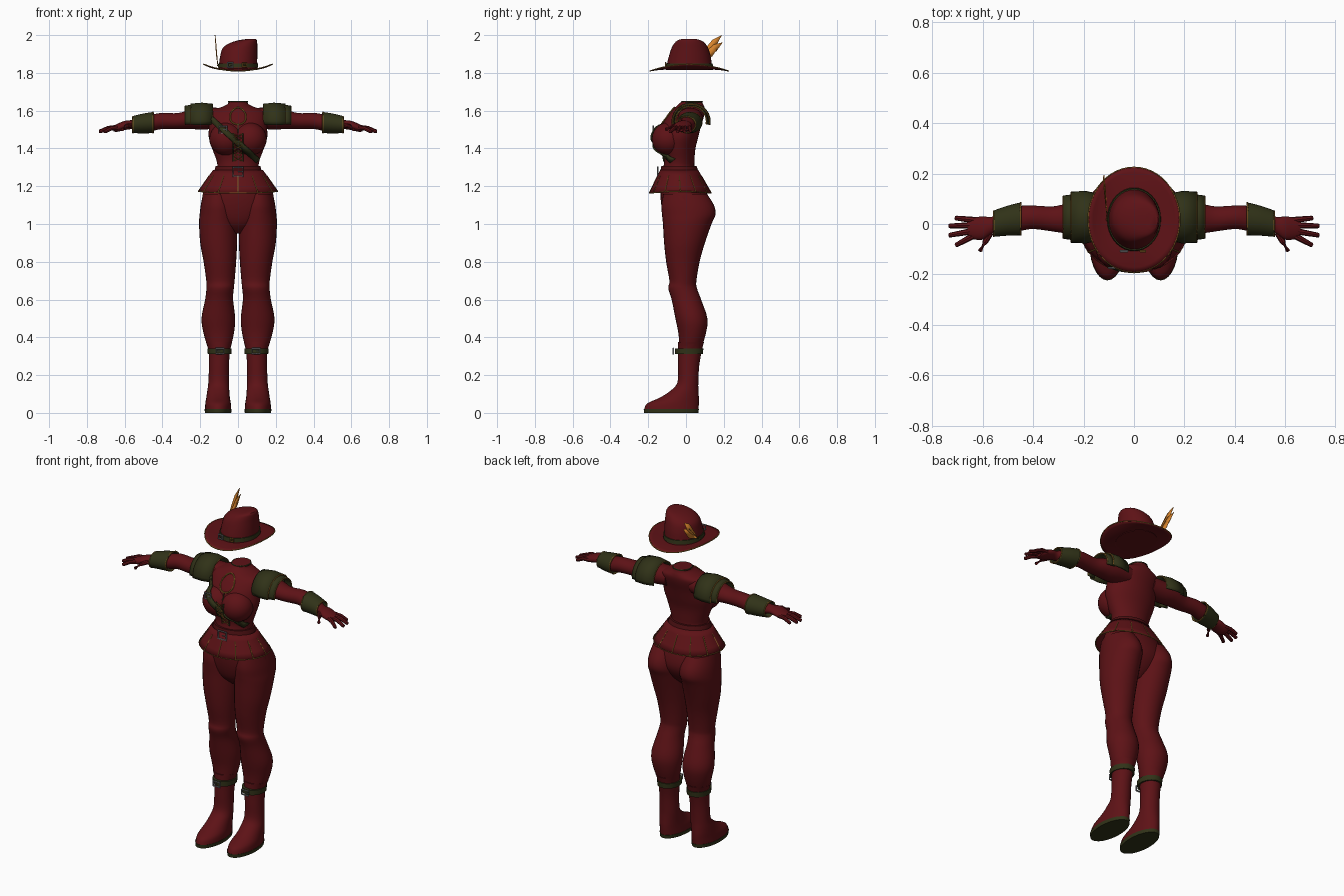
import bpy, bmesh, math
from math import sin, cos, pi
from mathutils import Vector
from mathutils.bvhtree import BVHTree

if "Cube" in bpy.data.objects:
    bpy.data.objects.remove(bpy.data.objects["Cube"], do_unlink=True)


def material(name, rgb):
    m = bpy.data.materials.new(name)
    m.use_nodes = True
    m.diffuse_color = (*rgb, 1)
    bsdf = next(n for n in m.node_tree.nodes if n.type == 'BSDF_PRINCIPLED')
    bsdf.inputs["Base Color"].default_value = (*rgb, 1)
    return m


RED = material("deep red cloth", (.11, .006, .008))
BELT = material("dark red leather", (.075, .005, .006))
GREEN = material("olive leather", (.03, .032, .009))
GOLD = material("gold trim", (.22, .11, .018))
STEEL = material("grey metal", (.2, .2, .21))
ORANGE = material("orange feather", (.68, .23, .025))


def build(name, verts, faces, mat, mirror=False, thick=0, angle=40):
    me = bpy.data.meshes.new(name)
    me.from_pydata(verts, [], faces)
    bm = bmesh.new()
    bm.from_mesh(me)
    bmesh.ops.recalc_face_normals(bm, faces=bm.faces)
    bm.to_mesh(me)
    bm.free()
    me.materials.append(mat)
    ob = bpy.data.objects.new(name, me)
    bpy.context.collection.objects.link(ob)
    bpy.ops.object.select_all(action='DESELECT')
    ob.select_set(True)
    bpy.context.view_layer.objects.active = ob
    bpy.ops.object.shade_smooth_by_angle(angle=math.radians(angle))
    if thick:
        s = ob.modifiers.new("thickness", 'SOLIDIFY')
        s.thickness, s.offset = thick, 0
    if mirror:
        ob.modifiers.new("mirror", 'MIRROR')
    return ob


def grid_faces(rows, n, wrap=True):
    return [(r * n + i, r * n + (i + 1) % n, (r + 1) * n + (i + 1) % n, (r + 1) * n + i)
            for r in range(rows - 1) for i in range(n if wrap else n - 1)]


def smooth_rows(rows, steps):
    """Catmull-Rom blend between successive rows of numbers."""
    out = []
    for i in range(len(rows) - 1):
        a, b, c, d = (rows[max(0, min(len(rows) - 1, i + k))] for k in (-1, 0, 1, 2))
        for s in range(steps):
            t = s / steps
            out.append([.5 * (2 * q + (r - p) * t + (2 * p - 5 * q + 4 * r - w) * t * t
                              + (3 * q - p - 3 * r + w) * t ** 3) for p, q, r, w in zip(a, b, c, d)])
    return out + [list(rows[-1])]


def loft(name, rows, mat, axis='z', mirror=False, steps=4, n=28, cap=True, thick=0):
    """Rows are (position, low a, high a, low b, high b) of elliptical sections."""
    rows = smooth_rows(rows, steps)
    verts = []
    for t, a0, a1, b0, b1 in rows:
        for i in range(n):
            w = 2 * pi * i / n
            a = (a0 + a1) / 2 + (a1 - a0) / 2 * cos(w)
            b = (b0 + b1) / 2 + (b1 - b0) / 2 * sin(w)
            verts.append((a, b, t) if axis == 'z' else (t, a, b))
    faces = grid_faces(len(rows), n)
    if cap:
        faces += [tuple(range(n)), tuple(range(len(verts) - n, len(verts)))]
    return build(name, verts, faces, mat, mirror, thick)


def tube(name, pts, r, mat, mirror=False, closed=False, n=8, taper=1):
    pts = [Vector(p) for p in pts]
    k = len(pts)
    verts = []
    for i, p in enumerate(pts):
        nxt = pts[(i + 1) % k] if closed else pts[min(i + 1, k - 1)]
        prv = pts[i - 1] if closed else pts[max(i - 1, 0)]
        t = (nxt - prv).normalized()
        u = t.cross(Vector((0, 1, 0) if abs(t.y) < .8 else (0, 0, 1))).normalized()
        v = t.cross(u)
        rr = r * (1 + (taper - 1) * i / (k - 1))
        verts += [p + (u * cos(2 * pi * j / n) + v * sin(2 * pi * j / n)) * rr for j in range(n)]
    faces = grid_faces(k, n)
    if closed:
        faces += [((k - 1) * n + j, (k - 1) * n + (j + 1) % n, (j + 1) % n, j) for j in range(n)]
    else:
        faces += [tuple(range(n)), tuple(range((k - 1) * n, k * n))]
    return build(name, verts, faces, mat, mirror)


def buckle(name, x, y, z, w, h, mat=STEEL, mirror=False):
    tube(name, [(x + a * w, y, z + b * h) for a, b in ((-1, -1), (1, -1), (1, 1), (-1, 1))],
         .005, mat, mirror, closed=True, n=6)
    tube(name + "_pin", [(x, y, z), (x + w, y, z)], .003, mat, mirror, n=6)


# Torso, bust and hips
torso = loft("bodice", [(z, -x, x, f, b) for z, x, f, b in (
    (1.26, .13, -.125, .06), (1.3, .11, -.12, .045), (1.34, .115, -.115, .045), (1.4, .137, -.125, .05),
    (1.46, .155, -.135, .065), (1.52, .153, -.13, .08), (1.57, .155, -.1, .095), (1.6, .14, -.075, .1),
    (1.62, .085, -.055, .097), (1.635, .055, -.038, .09), (1.65, .05, -.022, .085))], RED, n=40)
bust = loft("bust", [(1.45 - .087 * cos(pi * i / 12), .062 - .09 * s, .062 + .09 * s,
                      -.095 - .086 * s, -.095 + .086 * s)
                     for i in range(13) for s in [max(.02, sin(pi * i / 12))]], RED, mirror=True, steps=1)
loft("hips", [(z, -x, x, f, b) for z, x, f, b in (
    (1.28, .115, -.12, .05), (1.22, .16, -.13, .085), (1.15, .188, -.135, .115), (1.07, .185, -.125, .125),
    (1, .12, -.1, .09), (.95, .04, -.05, .04))], RED)

# Legs, boots and soles
loft("leg", [(1.16, .03, .185, -.12, .11), (1.1, .015, .197, -.13, .148), (1.05, .008, .203, -.127, .156),
             (1, .005, .206, -.122, .135), (.9, .005, .2, -.116, .1), (.8, .01, .182, -.105, .072),
             (.7, .018, .168, -.088, .055), (.66, .022, .167, -.094, .058), (.6, .026, .174, -.076, .08),
             (.5, .015, .193, -.056, .113), (.42, .022, .182, -.04, .105), (.34, .04, .158, -.035, .08)],
     RED, mirror=True)
loft("boot", [(.375, .032, .17, -.042, .095), (.33, .042, .156, -.042, .084), (.25, .048, .154, -.042, .07),
              (.16, .048, .157, -.046, .065), (.115, .046, .163, -.085, .066), (.08, .043, .168, -.14, .068),
              (.05, .038, .173, -.205, .068), (.018, .036, .175, -.222, .066)], RED, mirror=True)
loft("sole", [(0, .036, .175, -.222, .066), (.02, .034, .177, -.224, .068)], GREEN, mirror=True, steps=1)
loft("boot_strap", [(.312, .035, .16, -.058, .09), (.342, .033, .162, -.058, .092)], GREEN, mirror=True, steps=1)
buckle("boot_buckle", .095, -.068, .327, .022, .014, mirror=True)

# Arms and hands
loft("arm", [(.08, -.04, .085, 1.51, 1.615), (.18, -.045, .09, 1.5, 1.615), (.25, -.04, .085, 1.503, 1.605),
             (.32, -.03, .07, 1.503, 1.587), (.4, -.02, .073, 1.503, 1.588), (.46, -.028, .07, 1.493, 1.578),
             (.53, -.032, .045, 1.497, 1.56), (.565, -.04, .028, 1.502, 1.55), (.6, -.062, .03, 1.497, 1.546),
             (.64, -.06, .025, 1.488, 1.53), (.66, -.05, .015, 1.49, 1.52)], RED, axis='x', mirror=True)
for label, start, tip in (("little_finger", (.63, .015, 1.512), (.71, .024, 1.492)),
                          ("ring_finger", (.64, -.005, 1.512), (.735, -.008, 1.49)),
                          ("middle_finger", (.64, -.028, 1.512), (.735, -.045, 1.488)),
                          ("index_finger", (.635, -.045, 1.51), (.708, -.085, 1.488)),
                          ("thumb", (.57, -.035, 1.522), (.612, -.108, 1.5))):
    a, b = Vector(start), Vector(tip)
    mid = a.lerp(b, .5) + Vector((0, 0, .007))
    tube(label, [a, mid, a.lerp(b, .94), b], .013, RED, mirror=True, taper=.6)

# Bracers with gold edges
loft("bracer", [(.448, -.042, .083, 1.484, 1.59), (.5, -.043, .07, 1.483, 1.582), (.558, -.048, .05, 1.484, 1.568)],
     GREEN, axis='x', mirror=True, cap=False, thick=.006)
for x, y0, y1, z0, z1 in ((.45, -.043, .084, 1.483, 1.591), (.556, -.049, .051, 1.483, 1.569)):
    tube("bracer_edge", [(x, (y0 + y1) / 2 + (y1 - y0) / 2 * cos(w), (z0 + z1) / 2 + (z1 - z0) / 2 * sin(w))
                         for w in [2 * pi * i / 24 for i in range(24)]], .004, GOLD, True, True, n=6)


# Layered shoulder guards
def arch(x, ry, rz, n=18):
    return [(x, .027 + ry * cos(w), 1.543 + rz * sin(w))
            for w in [pi * (-.06 + 1.12 * i / (n - 1)) for i in range(n)]]


for label, ends in (("upper_shoulder_guard", ((.135, .088, .09), (.19, .1, .096), (.248, .098, .091))),
                    ("lower_shoulder_guard", ((.235, .088, .086), (.28, .082, .08)))):
    arches = [arch(*e) for e in ends]
    build(label, sum(arches, []), grid_faces(len(arches), 18, wrap=False), GREEN, True, thick=.008)
    tube(label + "_edge", arches[-1], .004, GOLD, mirror=True, n=6)
    tube(label + "_inner_edge", arches[0], .003, GOLD, mirror=True, n=6)

# Surface lookup so trim follows the bodice front
bpy.context.view_layer.update()
vs, fs = [], []
for ob in (torso, bust):
    for side in (1, -1):
        base = len(vs)
        vs += [Vector((v.co.x * side, v.co.y, v.co.z)) for v in ob.data.vertices]
        fs += [[base + i for i in p.vertices] for p in ob.data.polygons]
front = BVHTree.FromPolygons(vs, fs)


def on_front(x, z, lift=.004):
    hit = front.ray_cast(Vector((x, -1, z)), Vector((0, 1, 0)))[0]
    return Vector((x, (hit.y if hit else -.05) - lift, z))


# Chest strap, neckline and lacing
strap = []
for i in range(25):
    x, z = -.145 + .25 * i / 24, 1.56 - .225 * i / 24
    strap += [on_front(x - .01, z - .011, .006), on_front(x + .01, z + .011, .006)]
build("chest_strap", strap, grid_faces(25, 2, wrap=False), GREEN, thick=.007)
buckle("chest_buckle", -.08, on_front(-.08, 1.5).y - .008, 1.5, .02, .018)
tube("neckline_trim", [on_front(.042 * sin(w) * (1 - .15 * cos(w)), 1.572 + .045 * cos(w))
                       for w in [2 * pi * i / 28 for i in range(28)]], .004, GOLD, closed=True, n=6)
tube("neck_slit", [on_front(0, 1.53 - .004 * i) for i in range(12)], .003, GREEN, n=6)
tube("lacing_edge", [on_front(.024, 1.33 + .01 * i) for i in range(16)], .004, GREEN, mirror=True, n=6)
tube("lacing", [on_front(.02 * (-1) ** i, 1.335 + .02 * i, .006) for i in range(8)], .0028, GOLD, mirror=True, n=6)
tube("collar_edge", [(.05 * cos(w), .0315 + .054 * sin(w), 1.647) for w in [pi * i / 14 for i in range(28)]],
     .004, GREEN, closed=True, n=6)

# Belt
loft("belt", [(1.272, -.128, .128, -.138, .068), (1.308, -.118, .118, -.13, .056)], BELT, steps=1, n=40)
buckle("belt_buckle", 0, -.15, 1.277, .026, .024)


# Flared skirt of panels with gold seams and hem
def skirt_point(a, t, out=0):
    rx, ry = .13 + .078 * t + out, .098 + .064 * t + out
    return Vector((rx * sin(a), -.036 + .006 * t - ry * cos(a), 1.285 - .113 * t - .008 * t * cos(a) ** 2))


cols = 48
build("skirt", [skirt_point(2 * pi * i / cols, t / 4) for t in range(5) for i in range(cols)],
      grid_faces(5, cols), RED, thick=.005)
for i in range(12):
    tube("skirt_seam", [skirt_point(2 * pi * i / 12, t / 4, .002) for t in range(1, 5)], .003, GOLD, n=6)
tube("skirt_hem", [skirt_point(2 * pi * i / cols, 1) for i in range(cols)], .0032, GOLD, closed=True, n=6)

# Hat crown, band and curled brim
loft("hat_crown", [(1.815, -.104, .104, -.105, .142), (1.85, -.1, .102, -.1, .136), (1.89, -.094, .102, -.09, .13),
                   (1.93, -.082, .102, -.077, .118), (1.955, -.05, .102, -.063, .102),
                   (1.972, .0, .1, -.045, .08), (1.98, .05, .095, -.02, .05)], RED, n=36)
loft("hat_band", [(1.828, -.107, .107, -.108, .144), (1.85, -.104, .106, -.105, .141)], GREEN, steps=1, n=36)
buckle("hat_buckle", -.04, -.108, 1.842, .014, .012)
buckle("hat_clasp", .035, -.108, 1.842, .01, .009, GOLD)


def brim_point(a, t):
    return Vector(((.09 + .092 * t) * cos(a), .017 + (.11 + .098 * t) * sin(a),
                   1.82 + t * t * (.026 * cos(a) ** 2 - .01 * sin(a) ** 2)))


build("hat_brim", [brim_point(2 * pi * i / cols, t / 5) for t in range(6) for i in range(cols)],
      grid_faces(6, cols), RED, thick=.005)
tube("brim_edge", [brim_point(2 * pi * i / cols, 1) for i in range(cols)], .0032, GOLD, closed=True, n=6)

# Feather made of thin fanned blades
root = Vector((-.108, .045, 1.85))
for i, (y, z) in enumerate(((.19, 2.0), (.195, 1.962), (.165, 1.925))):
    tip = Vector((-.122 + .003 * i, y, z))
    d = tip - root
    w = Vector((0, -d.z, d.y)).normalized()
    build("feather_blade", [root, root + d * .45 + w * .014, root + d * .75 + w * .019, tip,
                            root + d * .7 - w * .018, root + d * .4 - w * .012],
          [(0, 1, 2, 3, 4, 5)], ORANGE, thick=.003)
tube("feather_quill", [root - Vector((0, .03, .012)), root, (-.119, .14, 1.945)], .003, GOLD, n=6, taper=.5)
